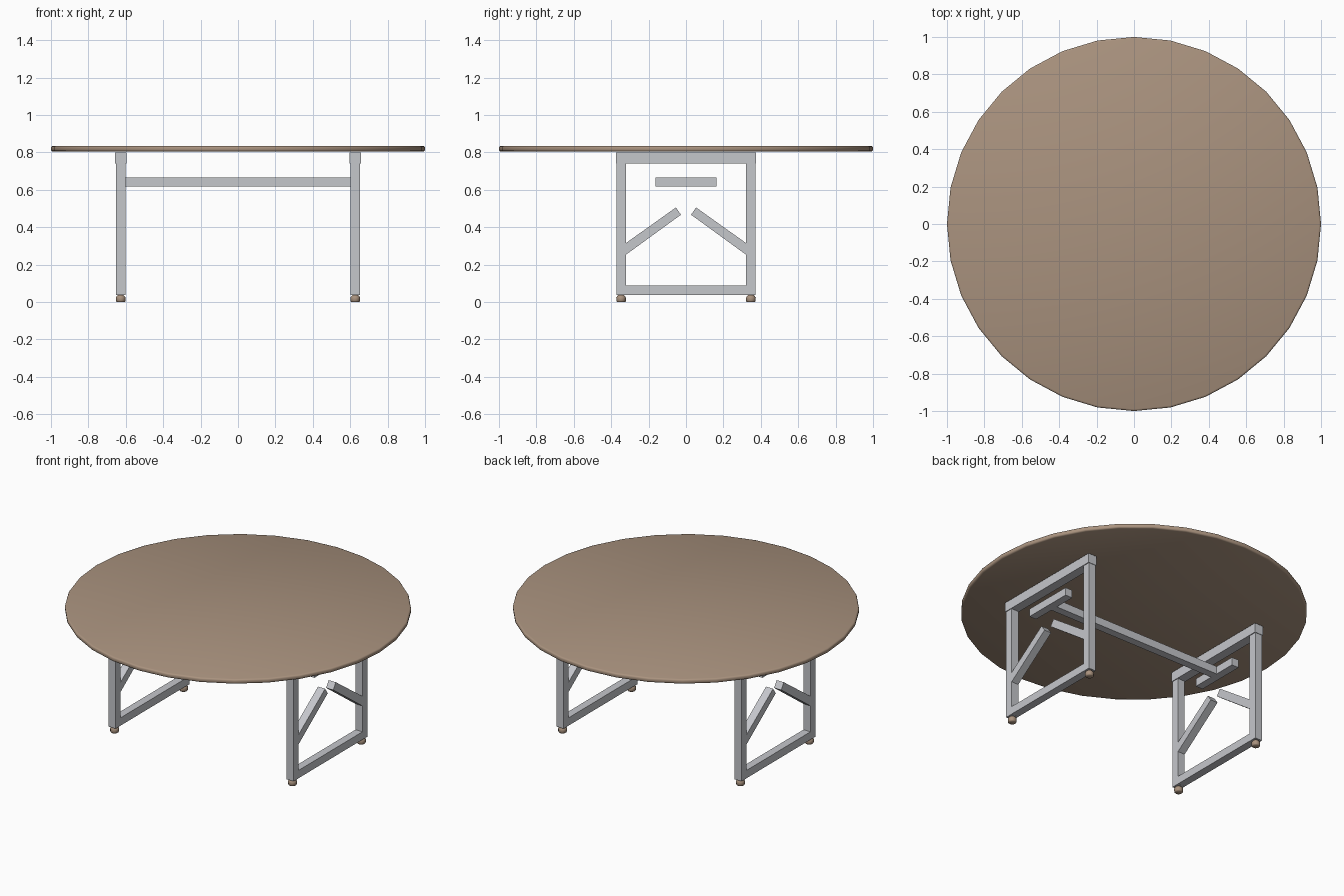
import bpy, bmesh, math

cube = bpy.data.objects.get("Cube")
if cube:
    bpy.data.objects.remove(cube, do_unlink=True)


def material(name, rgb):
    m = bpy.data.materials.new(name)
    m.use_nodes = True
    m.diffuse_color = (*rgb, 1)
    m.node_tree.nodes["Principled BSDF"].inputs["Base Color"].default_value = (*rgb, 1)
    return m


WOOD = material("warm_brown", (0.40, 0.29, 0.21))
METAL = material("light_grey", (0.56, 0.57, 0.60))


def finish(name, bm, mat):
    bmesh.ops.recalc_face_normals(bm, faces=bm.faces)
    mesh = bpy.data.meshes.new(name)
    bm.to_mesh(mesh)
    bm.free()
    mesh.materials.append(mat)
    obj = bpy.data.objects.new(name, mesh)
    bpy.context.collection.objects.link(obj)
    return obj


def box(name, center, size):
    bm = bmesh.new()
    bmesh.ops.create_cube(bm, size=1)
    for v in bm.verts:
        v.co = [c + k * s for c, k, s in zip(center, v.co, size)]
    return finish(name, bm, METAL)


def prism(name, profile, x, width):
    """Extrude a (y, z) profile along x."""
    bm = bmesh.new()
    face = bm.faces.new([bm.verts.new((x - width / 2, y, z)) for y, z in profile])
    moved = bmesh.ops.extrude_face_region(bm, geom=[face])["geom"]
    bmesh.ops.translate(bm, vec=(width, 0, 0),
                        verts=[v for v in moved if isinstance(v, bmesh.types.BMVert)])
    return finish(name, bm, METAL)


def lathe(name, profile, sides, x, y, mat):
    """Turn an (r, z) profile about a vertical axis, with flat end caps."""
    bm = bmesh.new()
    rings = [[bm.verts.new((x + r * math.cos(a), y + r * math.sin(a), z))
              for a in (math.tau * i / sides for i in range(sides))] for r, z in profile]
    for low, high in zip(rings, rings[1:]):
        for i in range(sides):
            j = (i + 1) % sides
            bm.faces.new((low[i], low[j], high[j], high[i]))
    bm.faces.new(rings[0][::-1])
    bm.faces.new(rings[-1])
    return finish(name, bm, mat)


# Round top with a softened rim
top = lathe("table_top", [(0.99, 0.805), (0.997, 0.808), (1, 0.813), (1, 0.827),
                          (0.997, 0.832), (0.99, 0.835)], 32, 0, 0, WOOD)
top.data.shade_smooth()

T = 0.05       # tube thickness
FX = 0.627     # frame position
LY = 0.347     # leg position

for side, sx in (("left", 1), ("right", -1)):
    x = sx * FX
    # End frame rails
    box(f"{side}_top_rail", (x, 0, 0.77), (0.06, 0.75, 0.06))
    box(f"{side}_bottom_rail", (x, 0, 0.063), (T, 2 * LY - T, T))
    # Short bar holding the stretcher
    box(f"{side}_stretcher_bar", (x, 0, 0.642), (T, 0.325, T))
    for end, sy in (("back", 1), ("front", -1)):
        y = sy * LY
        box(f"{side}_{end}_leg", (x, y, 0.389), (T, T, 0.703))
        # Slanted brace, cut flush against the leg
        brace = [(0.323, 0.252), (0.323, 0.314), (0.054, 0.506), (0.027, 0.467)]
        prism(f"{side}_{end}_brace", [(sy * py, pz) for py, pz in brace], x, T)
        # Levelling foot
        foot = lathe(f"{side}_{end}_foot", [(0.021, 0), (0.025, 0.004), (0.026, 0.024),
                                            (0.021, 0.032), (0.014, 0.038)], 12, x, y, WOOD)
        foot.data.shade_smooth()

# Long stretcher between the end frames
box("stretcher", (0, 0, 0.642), (2 * FX - T, T, T))
